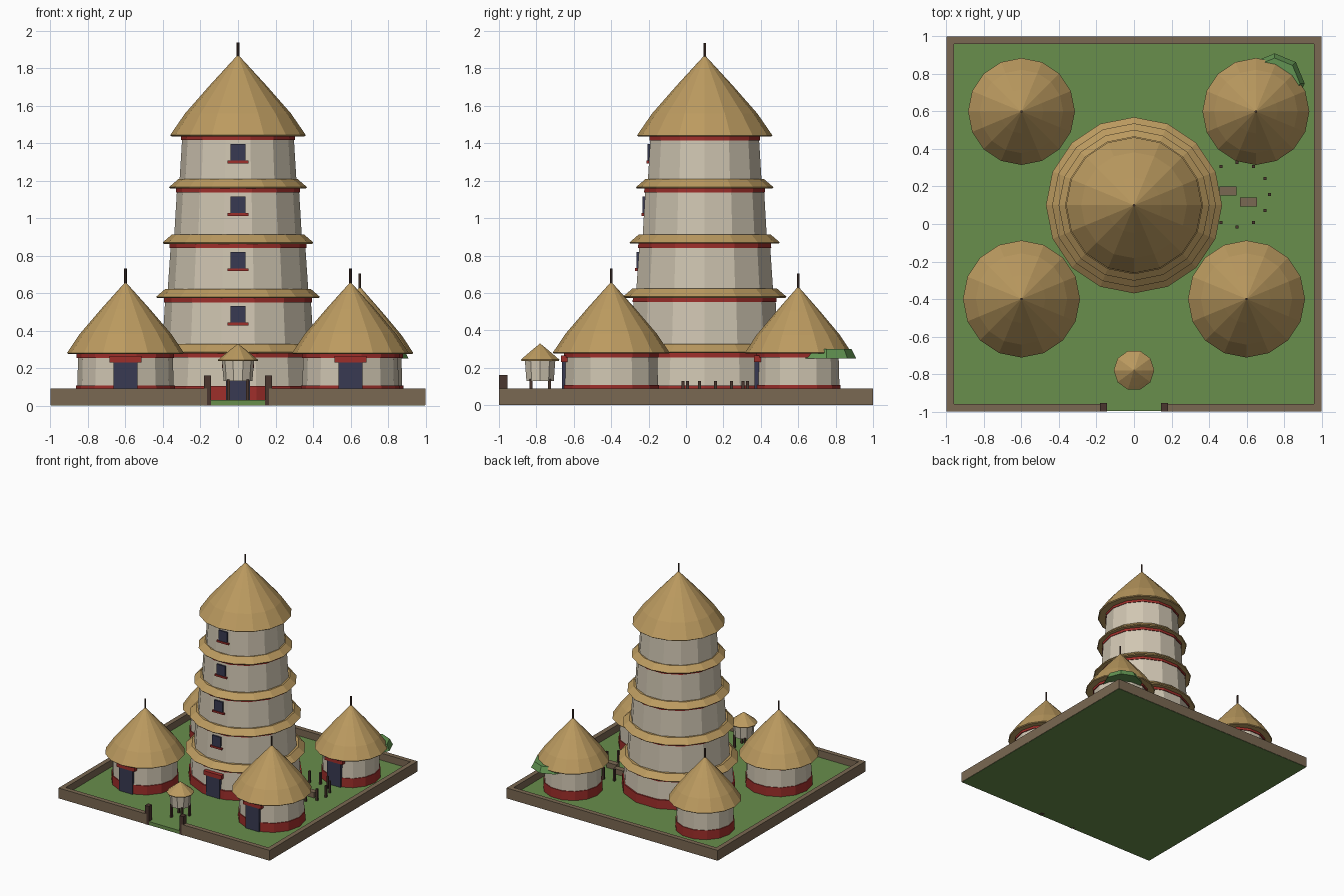
import bpy, math

if "Cube" in bpy.data.objects:
    bpy.data.objects.remove(bpy.data.objects["Cube"])

def lin(c):
    return c / 12.92 if c <= 0.04045 else ((c + 0.055) / 1.055) ** 2.4

def material(name, r, g, b):
    m = bpy.data.materials.new(name)
    m.diffuse_color = (lin(r / 255), lin(g / 255), lin(b / 255), 1)
    m.use_nodes = True
    m.node_tree.nodes["Principled BSDF"].inputs["Base Color"].default_value = m.diffuse_color
    return m

GRASS = material("grass", 104, 142, 76)
EARTH = material("earth_wall", 122, 104, 82)
THATCH = material("thatch", 188, 155, 96)
PLASTER = material("plaster", 208, 198, 178)
RED = material("red_clay", 158, 46, 42)
NAVY = material("dark_blue", 56, 58, 82)
WOOD = material("dark_wood", 74, 54, 46)
LEAF = material("leaf", 98, 148, 82)

GROUND = 0.03

def make(name, verts, faces, mat):
    me = bpy.data.meshes.new(name)
    me.from_pydata(verts, [], faces)
    me.materials.append(mat)
    ob = bpy.data.objects.new(name, me)
    bpy.context.collection.objects.link(ob)
    return ob

def lathe(name, cx, cy, profile, sides, mat):
    """Faceted solid from (radius, z) points listed bottom to top; r = 0 is a tip."""
    verts, faces, rings = [], [], []
    for r, z in profile:
        if r == 0:
            rings.append([len(verts)] * sides)
            verts.append((cx, cy, z))
        else:
            rings.append(list(range(len(verts), len(verts) + sides)))
            for i in range(sides):
                a = 2 * math.pi * i / sides
                verts.append((cx + r * math.cos(a), cy + r * math.sin(a), z))
    for lo, hi in zip(rings, rings[1:]):
        for i in range(sides):
            j = (i + 1) % sides
            faces.append(list(dict.fromkeys((lo[i], lo[j], hi[j], hi[i]))))
    if profile[0][0]:
        faces.append(rings[0][::-1])
    if profile[-1][0]:
        faces.append(rings[-1])
    return make(name, verts, faces, mat)

def box(name, x0, x1, y0, y1, z0, z1, mat):
    v = [(x, y, z) for z in (z0, z1) for x, y in ((x0, y0), (x1, y0), (x1, y1), (x0, y1))]
    f = [(3, 2, 1, 0), (4, 5, 6, 7)] + [(i, (i + 1) % 4, (i + 1) % 4 + 4, i + 4) for i in range(4)]
    return make(name, v, f, mat)

def roof(name, cx, cy, r, z, top, sides, spike):
    """Domed thatch cone with a finial."""
    h = top - z
    lathe(name, cx, cy, [(r * 0.98, z), (r, z + 0.006), (r * 0.78, z + h * 0.28),
                         (r * 0.41, z + h * 0.63), (0, top)], sides, THATCH)
    if spike:
        lathe(name + "_finial", cx, cy, [(0.007, top - 0.03), (0.007, top + spike)], 6, WOOD)

def door(name, cx, front, top):
    box(name, cx - 0.065, cx + 0.065, front, front + 0.05, GROUND, top, NAVY)
    box(name + "_lintel", cx - 0.085, cx + 0.085, front - 0.004, front + 0.05, top, top + 0.035, RED)

# Ground and enclosing wall with a gap for the gate
box("ground", -0.997, 0.997, -0.997, 0.997, 0, GROUND, GRASS)
T, H, B = 0.04, 0.09, 0.002
box("wall_back", -1, 1, 1 - T, 1, B, H, EARTH)
for s, side in ((-1, "left"), (1, "right")):
    x0, x1 = sorted((s, s * (1 - T)))
    box("wall_" + side, x0, x1, -1 + T, 1 - T, B, H, EARTH)
    x0, x1 = sorted((s, s * 0.165))
    box("wall_front_" + side, x0, x1, -1, -1 + T, B, H, EARTH)
    x0, x1 = sorted((s * 0.145, s * 0.182))
    box("gate_post_" + side, x0, x1, -1, -0.955, 0, 0.16, WOOD)

# Tower: (bottom z, top z, bottom radius, top radius, eave radius)
TY = 0.1
storeys = [(GROUND, 0.28, 0.437, 0.422, 0.47),
           (0.30, 0.575, 0.404, 0.388, 0.437),
           (0.60, 0.865, 0.376, 0.358, 0.402),
           (0.89, 1.16, 0.341, 0.325, 0.368),
           (1.18, 1.44, 0.313, 0.297, None)]
APOTHEM = math.cos(math.pi / 14)
for i, (z0, z1, r0, r1, eave) in enumerate(storeys):
    lathe(f"tower_storey_{i}", 0, TY, [(r0, z0), (r1, z1)], 14, PLASTER)
    lathe(f"tower_band_{i}", 0, TY, [(r1 + 0.007, z1 - 0.024), (r1 + 0.006, z1 + 0.002)], 14, RED)
    if eave:
        lathe(f"tower_eave_{i}", 0, TY, [(eave * 0.985, z1 - 0.002), (eave, z1 + 0.005),
                                         (eave - 0.05, z1 + 0.048)], 16, THATCH)
    if i:
        top = z1 - 0.045
        front = TY - (r0 + r1) / 2 * APOTHEM - 0.008
        box(f"window_{i}", -0.041, 0.041, front, front + 0.03, top - 0.09, top, NAVY)
        box(f"window_sill_{i}", -0.056, 0.056, front - 0.006, front + 0.03, top - 0.103, top - 0.088, RED)
lathe("tower_base", 0, TY, [(0.446, GROUND - 0.01), (0.444, 0.105)], 14, RED)
door("tower_door", 0, TY - 0.446 * APOTHEM - 0.008, 0.2)
roof("tower_roof", 0, TY, 0.362, 1.436, 1.872, 16, 0.065)

# Round huts: (x, y, wall radius, roof radius, roof top)
huts = [(-0.6, -0.4, 0.256, 0.312, 0.66), (0.6, -0.4, 0.256, 0.312, 0.66),
        (-0.6, 0.6, 0.225, 0.285, 0.635), (0.65, 0.6, 0.225, 0.285, 0.635)]
for i, (x, y, r, rr, top) in enumerate(huts):
    lathe(f"hut_wall_{i}", x, y, [(r + 0.003, GROUND), (r - 0.004, 0.285)], 14, PLASTER)
    lathe(f"hut_base_{i}", x, y, [(r + 0.008, GROUND - 0.01), (r + 0.007, 0.107)], 14, RED)
    lathe(f"hut_band_{i}", x, y, [(r + 0.004, 0.255), (r + 0.004, 0.28)], 14, RED)
    door(f"hut_door_{i}", x, y - (r + 0.008) * APOTHEM - 0.006, 0.23)
    roof(f"hut_roof_{i}", x, y, rr, 0.275, top, 16, 0.07)

# Granary on stilts by the gate
GY = -0.78
lathe("granary_body", 0, GY, [(0.077, 0.13), (0.086, 0.245)], 10, PLASTER)
roof("granary_roof", 0, GY, 0.108, 0.237, 0.33, 10, 0)
for sx in (-1, 1):
    for sy in (-1, 1):
        x, y = sx * 0.05, GY + sy * 0.05
        box("granary_leg", x - 0.008, x + 0.008, y - 0.008, y + 0.008, GROUND, 0.14, WOOD)

# Pen: arc of posts with two troughs
for k in range(-4, 5):
    a = math.radians(30 * k)
    x, y = 0.55 + 0.172 * math.cos(a), 0.157 + 0.172 * math.sin(a)
    box("pen_post", x - 0.008, x + 0.008, y - 0.008, y + 0.008, GROUND, 0.13, WOOD)
box("trough_a", 0.455, 0.547, 0.152, 0.2, GROUND, 0.075, EARTH)
box("trough_b", 0.565, 0.655, 0.092, 0.14, GROUND, 0.075, EARTH)

# Tree canopy tucked under the back hut's eave
lathe("tree_trunk", 0.75, 0.75, [(0.02, GROUND), (0.02, 0.26)], 6, WOOD)
lathe("tree_canopy", 0.75, 0.75, [(0.16, 0.25), (0.135, 0.30)], 8, LEAF)
